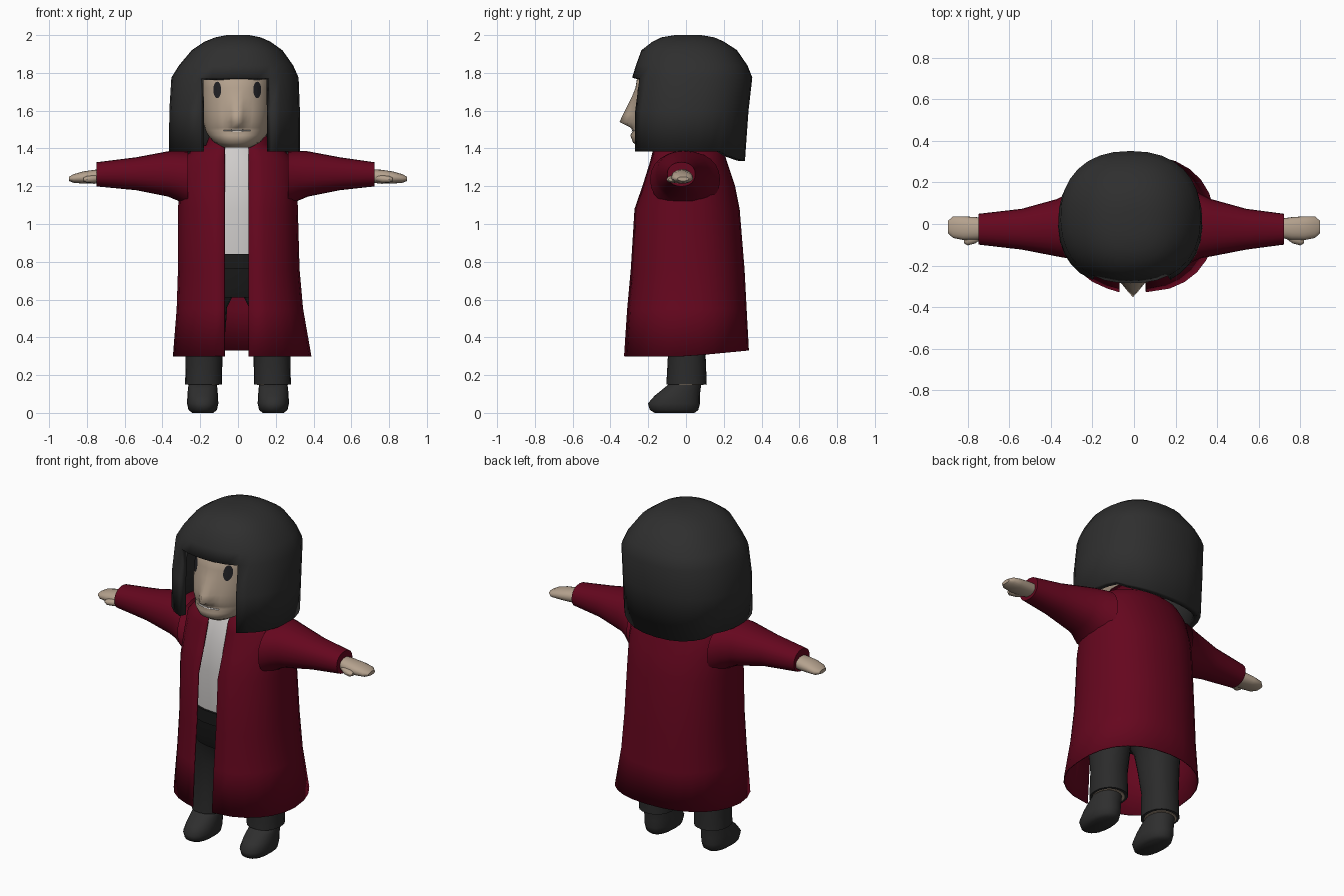
import bpy, bmesh, math
from mathutils import Vector
from mathutils.bvhtree import BVHTree

if "Cube" in bpy.data.objects:
    bpy.data.objects.remove(bpy.data.objects["Cube"])


def material(name, r, g, b):
    m = bpy.data.materials.new(name)
    m.diffuse_color = (r, g, b, 1)
    m.use_nodes = True
    m.node_tree.nodes["Principled BSDF"].inputs["Base Color"].default_value = m.diffuse_color
    return m


HAIR = material("hair charcoal", 0.028, 0.028, 0.028)
COAT = material("coat dark red", 0.13, 0.002, 0.013)
SKIN = material("skin beige", 0.46, 0.36, 0.27)
SHIRT = material("shirt off white", 0.62, 0.60, 0.59)
TROUSER = material("trouser black", 0.024, 0.024, 0.024)
BELT = material("belt black", 0.010, 0.010, 0.010)
EYE = material("eye black", 0.015, 0.015, 0.018)


def finish(name, bm, mat, angle=40, side=1, thickness=0):
    """Turn a bmesh into a smooth shaded object, mirrored when side is -1."""
    for v in bm.verts:
        v.co.x *= side
    bmesh.ops.recalc_face_normals(bm, faces=bm.faces)
    mid = sum((v.co for v in bm.verts), Vector()) / len(bm.verts)
    if sum(f.normal.dot(f.calc_center_median() - mid) * f.calc_area() for f in bm.faces) < 0:
        bmesh.ops.reverse_faces(bm, faces=bm.faces)
    me = bpy.data.meshes.new(name)
    bm.to_mesh(me)
    bm.free()
    me.materials.append(mat)
    me.polygons.foreach_set("use_smooth", [True] * len(me.polygons))
    me.set_sharp_from_angle(angle=math.radians(angle))
    ob = bpy.data.objects.new(name, me)
    bpy.context.collection.objects.link(ob)
    if thickness:
        mod = ob.modifiers.new("thickness", "SOLIDIFY")
        mod.thickness = thickness
        mod.offset = -1
    return ob


def power(v, e):
    return math.copysign(abs(v) ** e, v)


def bridge(bm, rows, skip=lambda i, j: False):
    for i in range(len(rows) - 1):
        a, b = rows[i], rows[i + 1]
        for j in range(len(a)):
            if not skip(i, j):
                k = (j + 1) % len(a)
                bm.faces.new((a[j], a[k], b[k], b[j]))


def loft(name, rings, mat, axis="z", n=2.2, seg=20, side=1, shape=None, angle=40, caps=(0, -1)):
    """Body through rings of (position, centre a, centre b, radius a, radius b)."""
    bm = bmesh.new()
    rows = []
    for p, ca, cb, ra, rb in rings:
        row = []
        for k in range(seg):
            t = 2 * math.pi * k / seg
            a = ca + ra * power(math.cos(t), 2 / n)
            b = cb + rb * power(math.sin(t), 2 / n)
            row.append(bm.verts.new((a, b, p) if axis == "z" else (p, a, b)))
        rows.append(row)
    bridge(bm, rows)
    for c in caps:
        bm.faces.new(rows[c])
    if shape:
        for v in bm.verts:
            v.co = shape(v.co)
    return finish(name, bm, mat, angle, side)


def open_shell(name, rings, mat, gap, gap_x, open_rows, n, thickness, hem, cap):
    """Shell with a front opening of half width gap in its lowest open_rows rows."""
    bm = bmesh.new()
    rows, around, front = [], 26, 6
    for i, (z, cx, cy, rx, ry) in enumerate(rings):
        g = min(gap, rx * 0.6)
        d = math.asin((g / rx) ** (n / 2))
        pts = []
        for k in range(around + 1):
            t = -math.pi / 2 + d + (2 * math.pi - 2 * d) * k / around
            pts.append([cx + rx * power(math.cos(t), 2 / n), cy + ry * power(math.sin(t), 2 / n)])
        for k in range(1, front):
            x = -g + 2 * g * k / front
            pts.append([cx + x, cy - ry * (1 - abs(x / rx) ** n) ** (1 / n)])
        if i < open_rows:
            pts[0][0], pts[around][0] = gap_x + g, gap_x - g
        rows.append([bm.verts.new((x, y, z + (hem(y) if i == 0 else 0))) for x, y in pts])
    bridge(bm, rows, lambda i, j: i < open_rows and j >= around)
    if cap:
        bm.faces.new(rows[-1])
    for v in [v for v in bm.verts if not v.link_faces]:
        bm.verts.remove(v)
    return finish(name, bm, mat, 60, 1, thickness)


# Hair: bob with a fringe and a window for the face
open_shell("hair", [
    (1.39, -.018, .004, .347, .308), (1.60, -.018, .013, .346, .318),
    (1.775, -.016, .033, .337, .318), (1.84, -.010, .03, .302, .295),
    (1.92, -.005, .017, .24, .253), (1.965, -.003, .012, .175, .19),
    (1.988, 0, .01, .12, .14), (2.0, 0, .01, .06, .07)],
    HAIR, .187, -.012, 2, 2.3, .04,
    lambda y: -.022 - .32 * (y - .2) if y > .19 else -.006, True)

# Coat: long open front with a small standing collar
open_shell("coat", [
    (.30, .022, .001, .367, .332), (.55, .010, .003, .335, .318), (.76, .004, .007, .322, .303),
    (1.08, 0, .004, .317, .28), (1.20, 0, .013, .314, .247), (1.33, 0, .012, .30, .205),
    (1.385, 0, .01, .25, .19), (1.42, 0, .01, .17, .155), (1.47, 0, .01, .15, .14)],
    COAT, .064, -.007, 9, 2.25, .006, lambda y: .03 * max(0, y) / .33, False)


# Head with the nose drawn out of its front, and neck
def draw_nose(co):
    if co.y > -.1:
        return co
    up = (1.70 - co.z) / .16 if co.z > 1.54 else (co.z - 1.505) / .035
    pull = max(0, min(1, up)) * max(0, 1 - abs(co.x + .005) / .055)
    return co - Vector((0, .058 * pull, 0))


head = loft("head", [
    (1.405, -.005, -.15, .07, .09), (1.43, -.005, -.10, .12, .18), (1.47, -.005, -.06, .155, .235),
    (1.495, -.005, -.05, .167, .23), (1.51, -.005, -.045, .171, .24), (1.54, -.005, -.028, .179, .266),
    (1.58, -.005, -.02, .185, .27), (1.62, -.005, -.01, .19, .275), (1.67, -.005, -.005, .19, .272),
    (1.72, -.005, 0, .19, .268), (1.78, -.005, 0, .185, .258), (1.84, -.005, 0, .15, .2)],
    SKIN, n=2.3, seg=48, shape=draw_nose, angle=75)
loft("neck", [(1.34, 0, 0, .10, .10), (1.48, 0, 0, .10, .10)], SKIN, caps=())

# Eyes and mouth: thin plates laid on the face
face_tree = BVHTree.FromObject(head, bpy.context.evaluated_depsgraph_get())


def face_plate(name, x, z, rx, rz, mat):
    def on_face(px, pz):
        hit = face_tree.ray_cast(Vector((px, -1, pz)), Vector((0, 1, 0)))[0]
        return (px, hit.y - .006, pz)
    bm = bmesh.new()
    centre = bm.verts.new(on_face(x, z))
    rim = [bm.verts.new(on_face(x + rx * math.cos(k * math.pi / 8), z + rz * math.sin(k * math.pi / 8)))
           for k in range(16)]
    for k in range(16):
        bm.faces.new((centre, rim[k], rim[(k + 1) % 16]))
    for f in bm.faces:
        f.normal_update()
        if f.normal.y > 0:
            f.normal_flip()
    me = bpy.data.meshes.new(name)
    bm.to_mesh(me)
    bm.free()
    me.materials.append(mat)
    bpy.context.collection.objects.link(bpy.data.objects.new(name, me))


face_plate("left_eye", -.11, 1.71, .021, .044, EYE)
face_plate("right_eye", .102, 1.71, .021, .044, EYE)
face_plate("mouth", -.005, 1.495, .075, .0045, SHIRT)

# Torso: shirt, belt and hips
loft("shirt", [(.83, 0, 0, .25, .215), (1.08, 0, 0, .25, .225), (1.25, 0, 0, .24, .20),
               (1.35, 0, 0, .19, .165), (1.42, 0, 0, .11, .13)], SHIRT, seg=24, caps=())
loft("belt", [(.765, 0, 0, .262, .228), (.84, 0, 0, .26, .228)], BELT, seg=24)
loft("trouser_hips", [(.61, 0, 0, .25, .195), (.66, 0, 0, .255, .21), (.78, 0, 0, .255, .218)],
     BELT, seg=24, caps=(0,))

for label, s, cuff in (("left", -1, .748), ("right", 1, .722)):
    # Sleeve and mitten hand
    loft(label + "_sleeve", [
        (.265, -.005, 1.235, .185, .150), (.32, -.01, 1.256, .155, .132),
        (.37, -.018, 1.265, .138, .12), (.54, -.025, 1.266, .098, .087),
        (cuff, -.025, 1.263, .074, .064)], COAT, "x", seg=24, side=s, caps=(-1,))
    loft(label + "_hand", [
        (.70, -.02, 1.255, .045, .035), (.76, -.022, 1.250, .055, .037), (.82, -.02, 1.246, .057, .032),
        (.87, -.015, 1.241, .052, .023), (.895, -.015, 1.239, .03, .011)], SKIN, "x", side=s)
    loft(label + "_thumb", [
        (.73, -.05, 1.243, .02, .017), (.765, -.062, 1.238, .032, .021), (.80, -.072, 1.236, .031, .018),
        (.818, -.078, 1.236, .014, .009)], SKIN, "x", seg=12, side=s)
    # Trouser leg, ankle and shoe
    loft(label + "_trouser_leg", [
        (.15, .182, .003, .098, .107), (.30, .18, .004, .097, .10), (.45, .173, 0, .108, .115),
        (.56, .165, 0, .108, .14), (.62, .142, 0, .115, .16)], TROUSER, side=s, caps=(0,))
    loft(label + "_ankle", [(.147, .183, .003, .083, .09), (.17, .183, .003, .083, .09)], SKIN, side=s)
    loft(label + "_shoe", [
        (0, .187, -.06, .055, .105), (.015, .187, -.063, .075, .128), (.05, .187, -.064, .083, .138),
        (.09, .187, -.047, .081, .12), (.13, .187, -.02, .078, .098), (.16, .187, 0, .073, .08)],
        HAIR, side=s, angle=70)
